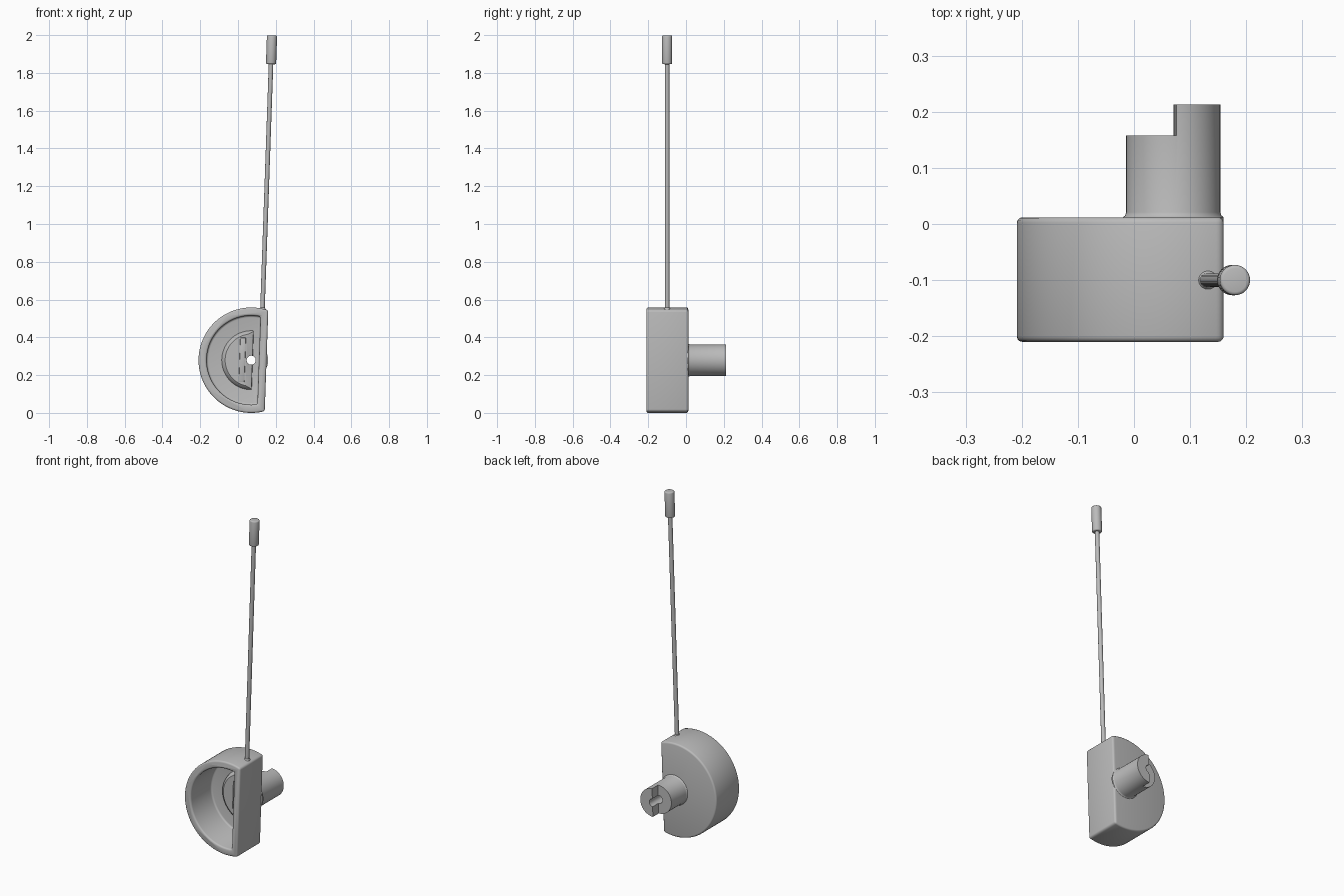
import bpy, bmesh, math
from mathutils import Matrix, Vector

cube = bpy.data.objects.get("Cube")
if cube:
    bpy.data.objects.remove(cube, do_unlink=True)

grey = bpy.data.materials.new("plain grey")
grey.use_nodes = True
grey.diffuse_color = (0.5, 0.5, 0.5, 1)
grey.node_tree.nodes["Principled BSDF"].inputs["Base Color"].default_value = (0.5, 0.5, 0.5, 1)

# Whole model leans slightly about the axis of the rear stem
LEAN = Matrix.Translation((0.07, 0, 0.279)) @ Matrix.Rotation(math.radians(2), 4, 'Y')
parts = []


def loft(name, rings):
    """Join equal rings of points into a capped solid."""
    bm = bmesh.new()
    loops = [[bm.verts.new(p) for p in ring] for ring in rings]
    n = len(loops[0])
    for a, b in zip(loops, loops[1:]):
        for i in range(n):
            j = (i + 1) % n
            bm.faces.new((a[i], a[j], b[j], b[i]))
    bm.faces.new(loops[0])
    bm.faces.new(loops[-1])
    bmesh.ops.recalc_face_normals(bm, faces=bm.faces)
    mesh = bpy.data.meshes.new(name)
    bm.to_mesh(mesh)
    bm.free()
    ob = bpy.data.objects.new(name, mesh)
    bpy.context.collection.objects.link(ob)
    mesh.materials.append(grey)
    return ob


def d_ring(radius, flat, y, n=72):
    """D outline: an arc closed by a straight side at x = flat."""
    a = math.acos(flat / radius)
    angles = [a + (2 * math.pi - 2 * a) * i / n for i in range(n + 1)]
    return [(radius * math.cos(t), y, radius * math.sin(t)) for t in angles]


def lathe(name, profile, axis, base=(0, 0, 0), n=32):
    """Turn (radius, height) pairs about a line along Y or Z."""
    rings = []
    for r, h in profile:
        ring = []
        for i in range(n):
            t = 2 * math.pi * i / n
            c, s = r * math.cos(t), r * math.sin(t)
            ring.append(Vector(base) + Vector((c, h, s) if axis == 'Y' else (c, s, h)))
        rings.append(ring)
    return loft(name, rings)


def block(name, x0, x1, y0, y1, z0, z1):
    return loft(name, [[(x0, y, z0), (x1, y, z0), (x1, y, z1), (x0, y, z1)] for y in (y0, y1)])


def cut(ob, cutter):
    cutter.hide_render = True
    mod = ob.modifiers.new("cut", 'BOOLEAN')
    mod.operation = 'DIFFERENCE'
    mod.solver = 'EXACT'
    mod.object = cutter


def bevel(ob, width, segments=3):
    mod = ob.modifiers.new("rounding", 'BEVEL')
    mod.width = width
    mod.segments = segments
    mod.limit_method = 'ANGLE'
    mod.angle_limit = math.radians(35)


# Cutters
cavity = loft("cavity_cutter", [d_ring(0.236, 0.041, y) for y in (-0.3, -0.015)])
bore = lathe("bore_cutter", [(0.024, -0.3), (0.024, 0.3)], 'Y')
step = block("step_cutter", -0.2, 0.003, 0.158, 0.3, -0.2, 0.2)

# D-shaped cup, open at the front
cup = loft("cup_body", [d_ring(0.279, 0.081, y) for y in (-0.21, 0.012)])
cut(cup, cavity)
bevel(cup, 0.01)
cut(cup, bore)
parts.append(cup)

# Tapered half-round boss on the cup floor, with raised pads
boss = loft("inner_boss", [d_ring(0.157, 0.008, -0.012), d_ring(0.152, 0.006, -0.03),
                           d_ring(0.138, -0.025, -0.042)])
cut(boss, bore)
parts.append(boss)
parts.append(block("inner_bar", -0.062, -0.032, -0.05, -0.04, -0.118, 0.118))
bevel(parts[-1], 0.004, 2)
parts.append(loft("inner_pad", [d_ring(0.108, -0.07, y, 24) for y in (-0.048, -0.04)]))

# Rear stem with flared root, half-round end tongue and bore
stem = lathe("rear_stem", [(0.09, 0.004), (0.09, 0.012), (0.086, 0.015), (0.084, 0.021),
                           (0.084, 0.213)], 'Y', n=64)
cut(stem, step)
cut(stem, bore)
parts.append(stem)

# Thin rod and its end grip
post = (0.05, -0.1, 0)
parts.append(lathe("long_rod", [(0.018, 0.25), (0.018, 0.272), (0.012, 0.28), (0.012, 1.6)], 'Z', post, 24))
grip = lathe("rod_grip", [(0.027, 1.57), (0.027, 1.722)], 'Z', post)
bevel(grip, 0.006)
parts.append(grip)

# Bake modifiers, drop cutters, lean everything
bpy.context.view_layer.update()
deps = bpy.context.evaluated_depsgraph_get()
baked = [bpy.data.meshes.new_from_object(p.evaluated_get(deps)) for p in parts]
for part, mesh in zip(parts, baked):
    part.modifiers.clear()
    part.data = mesh
    part.matrix_world = LEAN
for cutter in (cavity, bore, step):
    bpy.data.objects.remove(cutter, do_unlink=True)

bpy.ops.object.select_all(action='DESELECT')
for part in parts:
    part.select_set(True)
bpy.context.view_layer.objects.active = cup
bpy.ops.object.shade_smooth_by_angle(angle=math.radians(35))
